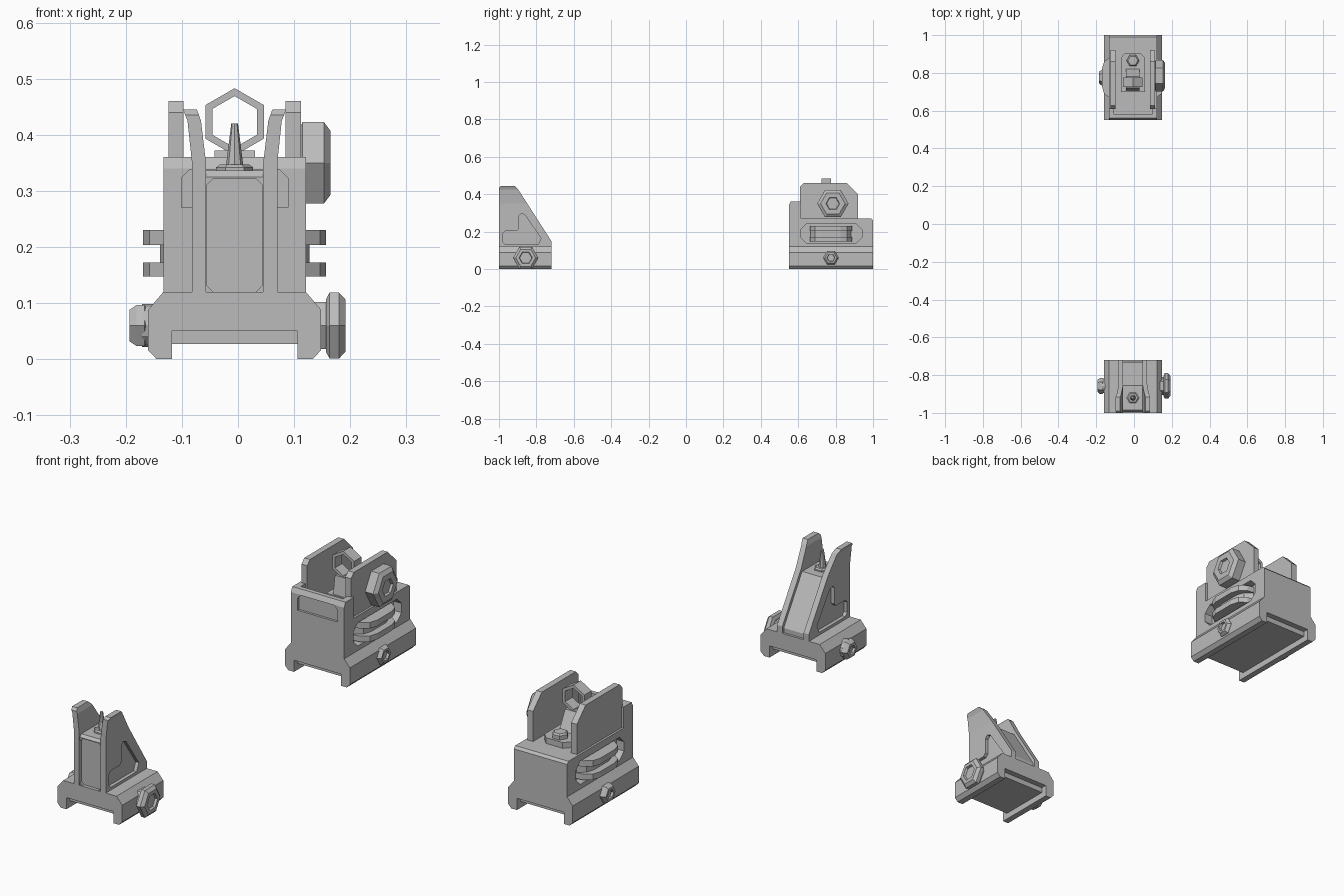
import bpy, bmesh, math

if "Cube" in bpy.data.objects:
    bpy.data.objects.remove(bpy.data.objects["Cube"], do_unlink=True)

metal = bpy.data.materials.new("grey metal")
metal.use_nodes = True
GREY = (0.5, 0.5, 0.5, 1)
metal.diffuse_color = GREY
metal.node_tree.nodes["Principled BSDF"].inputs["Base Color"].default_value = GREY

CX = -0.006  # centre plane of both sights
MAP = {"x": lambda u, a, b: (CX + u, a, b),
       "y": lambda u, a, b: (CX + a, u, b),
       "z": lambda u, a, b: (CX + a, b, u)}


def finish(name, bm):
    bmesh.ops.recalc_face_normals(bm, faces=bm.faces)
    mesh = bpy.data.meshes.new(name)
    bm.to_mesh(mesh)
    bm.free()
    mesh.materials.append(metal)
    obj = bpy.data.objects.new(name, mesh)
    bpy.context.collection.objects.link(obj)
    return obj


def prism(name, axis, pts, lo, hi):
    """Extrude a 2D outline along an axis."""
    bm = bmesh.new()
    ends = [[bm.verts.new(MAP[axis](u, *p)) for p in pts] for u in (lo, hi)]
    for e in ends:
        bm.faces.new(e)
    for i in range(len(pts)):
        j = (i + 1) % len(pts)
        bm.faces.new((ends[0][i], ends[0][j], ends[1][j], ends[1][i]))
    return finish(name, bm)


def lathe(name, axis, centre, rings, n=6, closed=False):
    """Stack n-sided rings (radius, position) along an axis."""
    bm = bmesh.new()
    loops = []
    for r, u in rings:
        loop = []
        for k in range(n):
            t = 2 * math.pi * k / n
            c, s = r * math.cos(t), r * math.sin(t)
            if axis == "y":
                c, s = s, c
            loop.append(bm.verts.new(MAP[axis](u, centre[0] + c, centre[1] + s)))
        loops.append(loop)
    pairs = list(zip(loops, loops[1:]))
    if closed:
        pairs.append((loops[-1], loops[0]))
    else:
        bm.faces.new(loops[0])
        bm.faces.new(loops[-1])
    for p, q in pairs:
        for i in range(n):
            j = (i + 1) % n
            bm.faces.new((p[i], p[j], q[j], q[i]))
    return finish(name, bm)


def combine(obj, tool, op="DIFFERENCE"):
    mod = obj.modifiers.new("bool", "BOOLEAN")
    mod.operation, mod.object, mod.solver = op, tool, "EXACT"
    bpy.context.view_layer.objects.active = obj
    bpy.ops.object.modifier_apply(modifier=mod.name)
    bpy.data.objects.remove(tool, do_unlink=True)


def octagon(a0, a1, b0, b1, c):
    return [(a0 + c, b0), (a1 - c, b0), (a1, b0 + c), (a1, b1 - c),
            (a1 - c, b1), (a0 + c, b1), (a0, b1 - c), (a0, b0 + c)]


def box(a0, a1, b0, b1):
    return [(a0, b0), (a1, b0), (a1, b1), (a0, b1)]


def knob(name, y, z, r, start, end, hole):
    """Chamfered hexagonal knob with a sunken centre, on either side."""
    s = 1 if end > start else -1
    lathe(name, "x", (y, z), [(r * 0.8, start), (r, start + s * 0.006), (r, end - s * 0.012),
                              (r * 0.78, end), (hole, end), (hole * 0.9, end - s * 0.01)])


def mirrored(pts, s):
    return [(s * a, b) for a, b in pts]


# Rail clamp bases
half = [(0.112, 0.05), (0.112, 0), (0.139, 0), (0.154, 0.016), (0.154, 0.088), (0.127, 0.12)]
clamp = half + mirrored(half[::-1], -1)
for label, y0, y1 in (("front", -1, -0.72), ("rear", 0.55, 1)):
    prism(label + "_clamp_base", "y", clamp, y0, y1)
    prism(label + "_clamp_floor", "z", box(-0.113, 0.113, y0 + 0.025, y1 - 0.025), 0.027, 0.06)

# Front sight: flared, pocketed ears
side = [(-1, 0.11), (-1, 0.435), (-0.99, 0.445), (-0.917, 0.445), (-0.9, 0.43),
        (-0.72, 0.15), (-0.72, 0.11)]
bend = [(0.051, 0.1), (0.076, 0.1), (0.076, 0.35), (0.084, 0.425), (0.094, 0.45),
        (0.069, 0.45), (0.06, 0.425), (0.051, 0.35)]
pocket = [(-0.98, 0.145), (-0.98, 0.19), (-0.967, 0.203), (-0.905, 0.203), (-0.893, 0.215),
          (-0.893, 0.285), (-0.88, 0.297), (-0.862, 0.29), (-0.775, 0.165), (-0.79, 0.132),
          (-0.967, 0.132)]
for s, label in ((1, "left"), (-1, "right")):
    ear = prism("front_ear_" + label, "x", side, s * 0.03, s * 0.12)
    combine(ear, prism("cut", "y", mirrored(bend, s), -1.1, -0.6), "INTERSECT")
    combine(ear, prism("cut", "x", pocket, s * 0.061, s * 0.1))

# Front sight: sloped centre block with a sunken face
block = prism("front_block", "x", [(-0.995, 0.11), (-0.995, 0.325), (-0.985, 0.336), (-0.855, 0.336),
                                   (-0.73, 0.14), (-0.73, 0.11)], -0.053, 0.053)
combine(block, prism("cut", "y", octagon(-0.05, 0.05, 0.12, 0.322, 0.012), -1.01, -0.985))

# Front sight: post and its hex seat
lathe("post_seat", "z", (0, -0.92), [(0.033, 0.33), (0.033, 0.342), (0.026, 0.347)])
lathe("sight_post", "z", (0, -0.92), [(0.016, 0.34), (0.006, 0.42)], 8)

# Clamp knobs and nuts
lathe("front_knob_stem", "x", (-0.857, 0.06), [(0.048, 0.14), (0.048, 0.17)])
knob("front_clamp_knob", -0.857, 0.06, 0.068, 0.163, 0.198, 0.036)
lathe("front_nut_washer", "x", (-0.857, 0.06), [(0.038, -0.14), (0.038, -0.165)], 12)
knob("front_clamp_nut", -0.857, 0.06, 0.042, -0.155, -0.187, 0.02)
knob("rear_clamp_bolt", 0.775, 0.06, 0.041, 0.145, 0.17, 0.022)
knob("rear_clamp_nut", 0.775, 0.06, 0.041, -0.145, -0.178, 0.02)

# Rear sight: body with octagonal side slots
body = prism("rear_body", "x", [(0.55, 0.11), (0.55, 0.27), (0.99, 0.27), (1, 0.26), (1, 0.11)],
             -0.127, 0.127)
for s in (1, -1):
    combine(body, prism("cut", "x", octagon(0.612, 0.94, 0.14, 0.24, 0.03), s * 0.09, s * 0.2))

# Rear sight: grooved adjustment wheel showing through the slots
for label, inset, z0, z1 in (("lower", 0, 0.147, 0.172), ("core", 0.03, 0.165, 0.21),
                             ("upper", 0, 0.204, 0.23)):
    quarter = [(0.163, 0.05), (0.152, 0.085), (0.122, 0.108), (0.08, 0.115)]
    quarter = [(a - inset, b) for a, b in quarter]
    arc = quarter[::-1] + [(a, -b) for a, b in quarter]
    outline = [(a, 0.775 + b) for a, b in arc + [(-a, -b) for a, b in arc]]
    prism("wheel_" + label, "z", outline, z0, z1)

# Rear sight: front wall with sunken panel and side returns
wall = prism("rear_front_wall", "x", [(0.55, 0.11), (0.55, 0.34), (0.56, 0.36), (0.58, 0.36),
                                      (0.58, 0.11)], -0.127, 0.127)
combine(wall, prism("cut", "y", octagon(-0.095, 0.095, 0.12, 0.338, 0.015), 0.53, 0.56))
profile = [(0.61, 0.26), (0.61, 0.44), (0.628, 0.46), (0.86, 0.46), (0.92, 0.4), (0.92, 0.26)]
for s, label in ((1, "left"), (-1, "right")):
    prism("wall_return_" + label, "x", box(0.575, 0.615, 0.26, 0.36), s * 0.1, s * 0.127)
    prism("rear_ear_" + label, "x", profile, s * 0.091, s * 0.118)

# Rear sight: elevation knob
knob("elevation_knob", 0.785, 0.35, 0.084, 0.115, 0.171, 0.037)

# Rear sight: aperture carrier, bolt and hexagonal ring
prism("aperture_plate", "z", [(-0.064, 0.7), (0.064, 0.7), (0.064, 0.88), (0.04, 0.905),
                              (-0.04, 0.905), (-0.064, 0.88)], 0.265, 0.295)
prism("aperture_stem", "x", [(0.705, 0.28), (0.72, 0.372), (0.78, 0.372), (0.82, 0.295),
                             (0.82, 0.28)], -0.036, 0.036)
lathe("aperture_bolt", "z", (0, 0.865), [(0.034, 0.29), (0.034, 0.312), (0.026, 0.318)])
lathe("aperture_ring", "y", (0, 0.423),
      [(0.06, 0.725), (0.06, 0.775), (0.046, 0.775), (0.046, 0.725)], closed=True)
